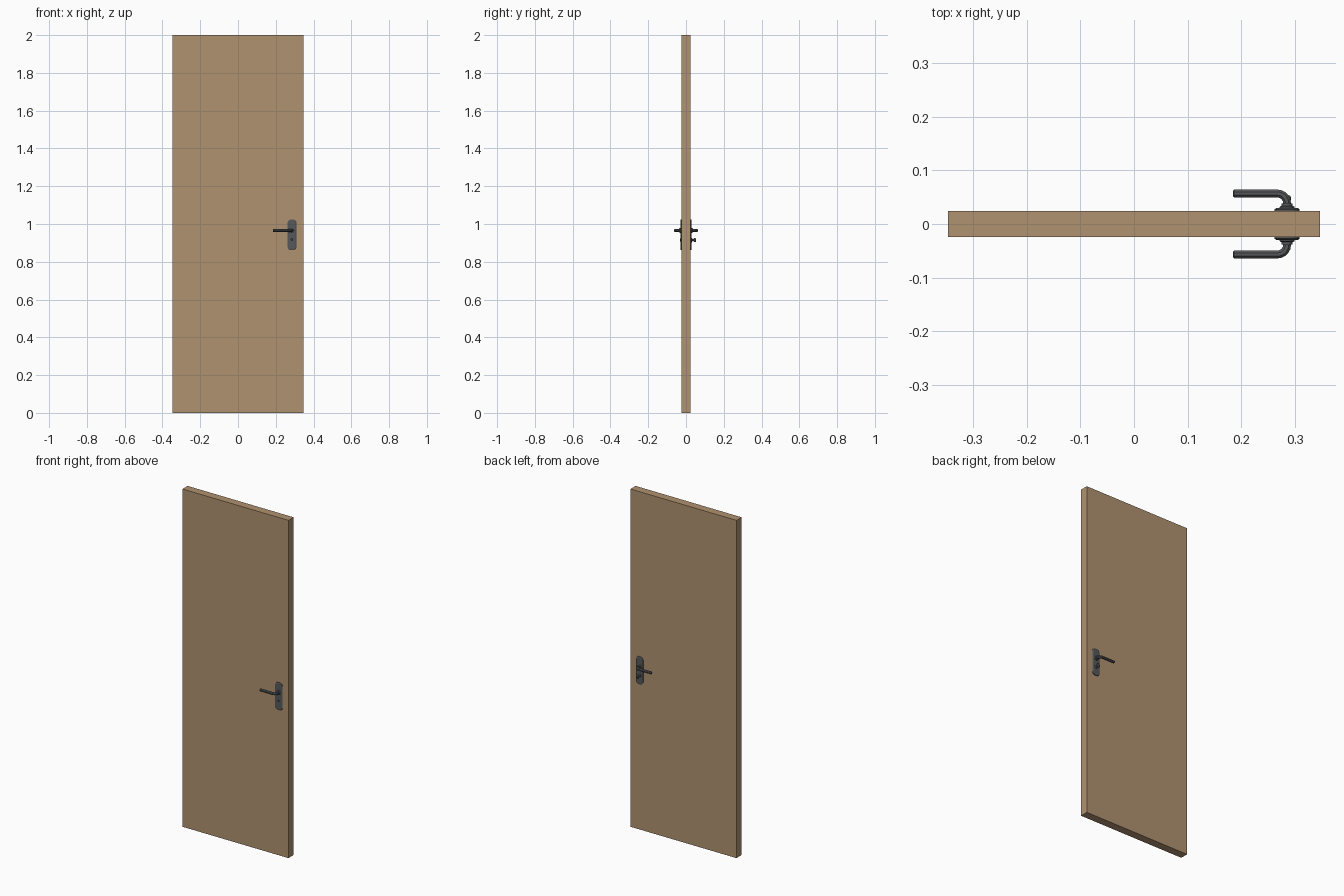
import bpy, bmesh
from math import sin, cos, pi
from mathutils import Vector

if "Cube" in bpy.data.objects:
    bpy.data.objects.remove(bpy.data.objects["Cube"])


def material(name, rgb):
    m = bpy.data.materials.new(name)
    m.diffuse_color = (*rgb, 1)
    m.use_nodes = True
    m.node_tree.nodes["Principled BSDF"].inputs["Base Color"].default_value = m.diffuse_color
    return m


WOOD = material("light brown wood", (0.434, 0.287, 0.162))
METAL = material("dark grey metal", (0.095, 0.098, 0.105))
BLACK = material("keyhole black", (0.015, 0.015, 0.015))

HX, LEVER_Z, LOCK_Z, FACE = 0.286, 0.966, 0.915, 0.024


def loft(name, rings, mat, smooth=False):
    """Join closed rings of equal length into a capped solid."""
    bm = bmesh.new()
    vs = [[bm.verts.new(p) for p in r] for r in rings]
    n = len(vs[0])
    for a, b in zip(vs, vs[1:]):
        for i in range(n):
            j = (i + 1) % n
            bm.faces.new((a[i], a[j], b[j], b[i]))
    bm.faces.new(vs[0])
    bm.faces.new(vs[-1])
    bmesh.ops.recalc_face_normals(bm, faces=bm.faces)
    me = bpy.data.meshes.new(name)
    bm.to_mesh(me)
    bm.free()
    me.materials.append(mat)
    ob = bpy.data.objects.new(name, me)
    bpy.context.collection.objects.link(ob)
    return ob


def turned(name, z, side, steps, mat, n=16):
    """Round part on the door face; steps are (radius, distance from y = 0)."""
    rings = [[(HX + r * cos(2 * pi * i / n), side * y, z + r * sin(2 * pi * i / n))
              for i in range(n)] for r, y in steps]
    return loft(name, rings, mat)


def plate_ring(y, inset):
    """Tall plate outline with strongly rounded corners."""
    hw, hh, r = 0.0235 - inset, 0.081 - inset, 0.017 - inset
    pts = []
    for k, (sx, sz) in enumerate(((1, 1), (-1, 1), (-1, -1), (1, -1))):
        for i in range(5):
            a = (k + i / 4) * pi / 2
            pts.append((HX + sx * (hw - r) + r * cos(a), y,
                        0.943 + sz * (hh - r) + r * sin(a)))
    return pts


def lever(name, side):
    """Octagonal bar leaving the plate and bending along the door."""
    R, yc, rad, n = 0.018, 0.057, 0.008, 8
    path = [(HX, 0.028, 0)]
    for i in range(6):
        a = i / 5 * pi / 2
        path.append((HX - R + R * cos(a), yc - R + R * sin(a), a))
    path += [(0.187, yc, pi / 2), (0.185, yc, pi / 2)]
    rings = []
    for k, (x, y, a) in enumerate(path):
        r = rad - (0.002 if k == len(path) - 1 else 0)
        rings.append([(x + r * cos(t) * cos(a), side * (y + r * cos(t) * sin(a)),
                       LEVER_Z + r * sin(t))
                      for t in (2 * pi * (i + 0.5) / n for i in range(n))])
    return loft(name, rings, METAL)


# Door slab
w = 0.3475
loft("door_slab", [[(-w, -FACE, z), (w, -FACE, z), (w, FACE, z), (-w, FACE, z)]
                   for z in (0, 2)], WOOD)

# Handle sets on both faces
for label, s in (("front", -1), ("back", 1)):
    loft(label + "_plate", [plate_ring(s * 0.023, 0), plate_ring(s * 0.0275, 0),
                            plate_ring(s * 0.030, 0.004)], METAL)
    turned(label + "_rose", LEVER_Z, s,
           [(0.014, 0.029), (0.014, 0.032), (0.0105, 0.034), (0.0105, 0.038)], METAL)
    lever(label + "_lever", s)

# Keyhole on the front
turned("lock_ring", LOCK_Z, -1, [(0.009, 0.029), (0.008, 0.0315)], METAL)
turned("keyhole", LOCK_Z, -1, [(0.0045, 0.031), (0.0045, 0.032)], BLACK, 10)

# Thumb turn on the back
turned("thumb_turn_base", LOCK_Z, 1,
       [(0.012, 0.029), (0.012, 0.032), (0.006, 0.034), (0.005, 0.042)], METAL)
tilt = Vector((cos(pi / 3), 0, sin(pi / 3)))
across = Vector((-tilt.z, 0, tilt.x))
rings = []
for y, a, b in ((0.040, 0.007, 0.003), (0.044, 0.012, 0.004),
                (0.050, 0.012, 0.004), (0.053, 0.010, 0.003)):
    c = Vector((HX, y, LOCK_Z))
    rings.append([c + tilt * a * cos(t) + across * b * sin(t)
                  for t in (2 * pi * i / 12 for i in range(12))])
loft("thumb_turn_grip", rings, METAL)
